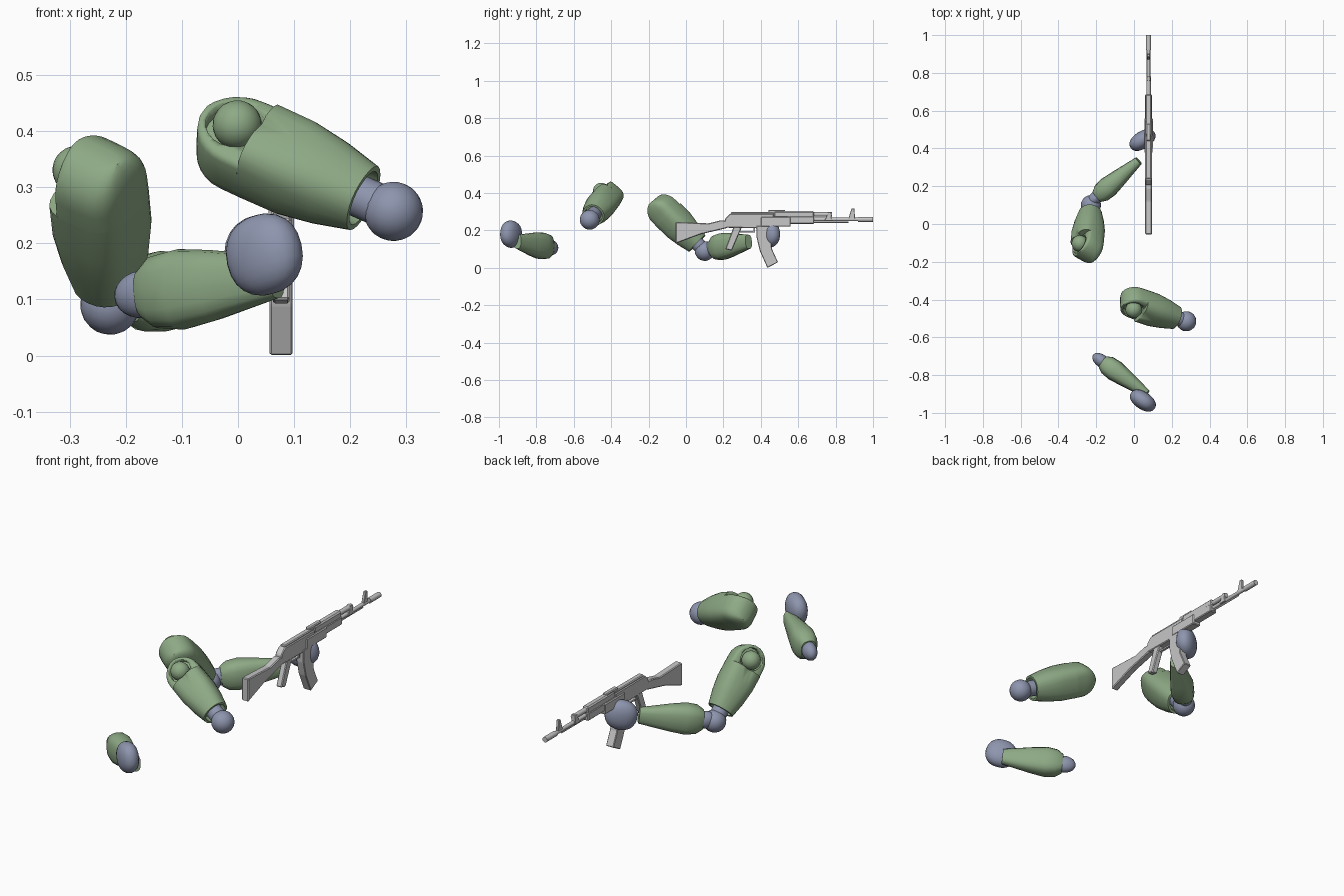
import bpy, bmesh, math
from mathutils import Matrix, Vector

if "Cube" in bpy.data.objects:
    bpy.data.objects.remove(bpy.data.objects["Cube"])


def material(name, color):
    m = bpy.data.materials.new(name)
    m.use_nodes = True
    m.diffuse_color = (*color, 1)
    m.node_tree.nodes["Principled BSDF"].inputs["Base Color"].default_value = (*color, 1)
    return m


GREEN = material("sage green", (0.27, 0.40, 0.235))
BLUE = material("slate blue", (0.27, 0.30, 0.42))
GREY = material("light grey", (0.57, 0.57, 0.57))


def finish(name, bm, mat, matrix=Matrix(), angle=35):
    bmesh.ops.transform(bm, matrix=matrix, verts=bm.verts)
    bmesh.ops.recalc_face_normals(bm, faces=bm.faces)
    mesh = bpy.data.meshes.new(name)
    bm.to_mesh(mesh)
    bm.free()
    mesh.materials.append(mat)
    ob = bpy.data.objects.new(name, mesh)
    bpy.context.collection.objects.link(ob)
    activate(ob)
    if angle:
        bpy.ops.object.shade_smooth_by_angle(angle=math.radians(angle))
    return ob


def activate(ob):
    bpy.ops.object.select_all(action="DESELECT")
    ob.select_set(True)
    bpy.context.view_layer.objects.active = ob


def frame(origin, along, up):
    """Local x runs along the limb, local z points as near to up as it can."""
    a = Vector(along).normalized()
    n = Vector(up)
    n = (n - a * n.dot(a)).normalized()
    t = n.cross(a)
    m = Matrix((a, t, n)).transposed().to_4x4()
    m.translation = Vector(origin)
    return m


def section(s, w, low, high, p_low=0.7, p_high=0.7, sides=24):
    """Rounded cross-section with its own depth and squareness above and below."""
    pts = []
    for i in range(sides):
        ang = 2 * math.pi * i / sides
        c, d = math.cos(ang), math.sin(ang)
        p, h = (p_high, high) if d > 0 else (p_low, low)
        pts.append((s, w * math.copysign(abs(c) ** p, c), h * math.copysign(abs(d) ** p, d)))
    return pts


def loft(rings):
    bm = bmesh.new()
    rows = [[bm.verts.new(p) for p in r] for r in rings]
    for r0, r1 in zip(rows, rows[1:]):
        for i in range(len(r0)):
            j = (i + 1) % len(r0)
            bm.faces.new((r0[i], r0[j], r1[j], r1[i]))
    bm.faces.new(rows[0])
    bm.faces.new(rows[-1])
    return bm


def ellipsoid(name, mat, matrix, radii, centre=(0, 0, 0), square=1.0):
    bm = bmesh.new()
    bmesh.ops.create_uvsphere(bm, u_segments=20, v_segments=12, radius=1)
    for v in bm.verts:
        v.co = [r * math.copysign(abs(c) ** square, c) + o for c, r, o in zip(v.co, radii, centre)]
    return finish(name, bm, mat, matrix, 60)


def cylinder(name, mat, matrix, radius, depth, angle=35, sides=20):
    bm = bmesh.new()
    bmesh.ops.create_cone(bm, cap_ends=True, segments=sides, radius1=radius, radius2=radius, depth=depth)
    return finish(name, bm, mat, matrix, angle)


def upper_arm(side, shoulder, elbow, joint_dir):
    shoulder, elbow = Vector(shoulder), Vector(elbow)
    m = frame(shoulder, elbow - shoulder, joint_dir)
    R, step = 0.08, 0.035
    # rounded shoulder lobe, then a step up to the full sleeve
    rings = []
    for k in range(1, 8):
        ang = math.radians(90 * k / 7)
        rings.append(section(-R * math.cos(ang), R * math.sin(ang),
                             0.045 + 0.03 * math.sin(ang), 0.045, 0.6, 0.3))
    rings.append(section(step, 0.081, 0.078, 0.045, 0.65, 0.3))
    rings.append(section(step, 0.081, 0.078, 0.076, 0.65, 0.6))
    rings.append(section(0.11, 0.082, 0.079, 0.079, 0.7, 0.7))
    rings.append(section(0.18, 0.075, 0.072, 0.072, 0.8, 0.8))
    rings.append(section(0.25, 0.061, 0.059, 0.059, 0.9, 0.9))
    # hollow cuff
    rings.append(section(0.25, 0.051, 0.049, 0.049, 0.9, 0.9))
    rings.append(section(0.22, 0.049, 0.047, 0.047, 0.9, 0.9))
    sleeve = finish(side + "_upper_arm", loft(rings), GREEN, m)
    # round socket with the shoulder dome inside it
    cutter = cylinder("socket_cutter", GREEN, m @ Matrix.Translation((-0.014, 0, 0.115)), 0.053, 0.2)
    cutter.hide_render = True
    mod = sleeve.modifiers.new("socket", "BOOLEAN")
    mod.operation, mod.solver, mod.object = "DIFFERENCE", "EXACT", cutter
    activate(sleeve)
    bpy.ops.object.modifier_move_to_index(modifier="socket", index=0)
    bpy.ops.object.modifier_apply(modifier="socket")
    bpy.data.objects.remove(cutter)
    ellipsoid(side + "_shoulder_dome", GREEN, m, (0.044, 0.044, 0.044), (-0.01, 0, 0.045))
    # elbow ball on its neck
    length = (elbow - shoulder).length
    cylinder(side + "_elbow_neck", BLUE,
             m @ Matrix.Translation((length - 0.06, 0, 0)) @ Matrix.Rotation(math.pi / 2, 4, "Y"), 0.038, 0.1)
    ellipsoid(side + "_elbow_ball", BLUE, m, (0.053, 0.053, 0.053), (length, 0, 0))


def forearm(side, elbow, wrist, hand, hand_dir):
    elbow, wrist = Vector(elbow), Vector(wrist)
    m = frame(elbow, wrist - elbow, (0, 0, 1))
    L = (wrist - elbow).length
    profile = [(0, 0.036, 0.046), (0.03, 0.052, 0.066), (0.08, 0.056, 0.072),
               (0.15, 0.046, 0.063), (L, 0.023, 0.038)]
    rings = [section(s, w, h, h, 0.75, 0.75, 16) for s, w, h in profile]
    finish(side + "_forearm", loft(rings), GREEN, m)
    ellipsoid(side + "_elbow_connector", BLUE, m, (0.056, 0.034, 0.042), (-0.008, 0, 0))
    hm = frame(hand, hand_dir, (0, 0, 1)) @ Matrix.Rotation(math.radians(-15), 4, "Y")
    ellipsoid(side + "_hand", BLUE, hm, (0.075, 0.046, 0.072), square=0.9)


upper_arm("rear", (-0.25, -0.117, 0.306), (-0.228, 0.10, 0.09), (-0.8, 0.4, 0.44))
upper_arm("front", (0.006, -0.422, 0.378), (0.277, -0.515, 0.257), (0, -0.75, 0.66))
forearm("rear", (-0.195, 0.145, 0.105), (0.025, 0.335, 0.14), (0.045, 0.445, 0.18), (0.8, 0.52, 0))
forearm("front", (-0.165, -0.73, 0.11), (0.068, -0.90, 0.14), (0.047, -0.935, 0.18), (0.8, -0.55, 0))

# Rifle: side profiles (y, z) given a width
GUN_X = 0.077


def plate(name, pts, width, bevel=0.004):
    bm = bmesh.new()
    base = [bm.verts.new((GUN_X - width / 2, y, z)) for y, z in pts]
    face = bm.faces.new(base)
    ext = bmesh.ops.extrude_face_region(bm, geom=[face])["geom"]
    bmesh.ops.translate(bm, vec=(width, 0, 0), verts=[g for g in ext if isinstance(g, bmesh.types.BMVert)])
    if bevel:
        bmesh.ops.bevel(bm, geom=bm.edges[:], offset=bevel, segments=1, affect="EDGES")
    return finish(name, bm, GREY, angle=0)


def box(name, y0, y1, z0, z1, width, bevel=0.004):
    return plate(name, [(y0, z0), (y1, z0), (y1, z1), (y0, z1)], width, bevel)


def rod(name, y0, y1, z, radius):
    m = Matrix.Translation((GUN_X, (y0 + y1) / 2, z)) @ Matrix.Rotation(math.pi / 2, 4, "X")
    return cylinder(name, GREY, m, radius, y1 - y0, sides=12)


plate("stock", [(-0.055, 0.13), (0.08, 0.18), (0.22, 0.213), (0.23, 0.25), (0.19, 0.255),
                (0.12, 0.238), (-0.055, 0.245)], 0.036)
plate("receiver", [(0.2, 0.215), (0.47, 0.21), (0.47, 0.29), (0.235, 0.29), (0.21, 0.265)], 0.036)
box("receiver_cover", 0.24, 0.47, 0.27, 0.298, 0.028)
plate("grip", [(0.255, 0.22), (0.21, 0.1), (0.245, 0.092), (0.3, 0.22)], 0.03)
box("trigger_guard", 0.29, 0.37, 0.188, 0.196, 0.012, 0)
box("guard_post", 0.362, 0.37, 0.188, 0.215, 0.012, 0)
plate("magazine", [(0.375, 0.225), (0.378, 0.16), (0.395, 0.09), (0.435, 0.0), (0.492, 0.03),
                   (0.46, 0.1), (0.452, 0.16), (0.455, 0.225)], 0.041, 0.003)
box("handguard_rear", 0.4, 0.56, 0.22, 0.272, 0.045)
box("handguard_front", 0.54, 0.685, 0.235, 0.275, 0.038)
box("upper_handguard", 0.47, 0.685, 0.268, 0.303, 0.032, 0.006)
box("rear_sight", 0.44, 0.53, 0.285, 0.31, 0.024)
rod("gas_tube", 0.68, 0.78, 0.286, 0.012)
plate("gas_block", [(0.74, 0.25), (0.78, 0.25), (0.775, 0.298), (0.76, 0.298)], 0.022, 0.002)
rod("barrel", 0.68, 0.98, 0.259, 0.0095)
rod("cleaning_rod", 0.68, 0.87, 0.245, 0.004)
plate("front_sight", [(0.865, 0.252), (0.905, 0.252), (0.9, 0.318), (0.885, 0.318)], 0.014, 0.002)
rod("muzzle", 0.92, 1.0, 0.259, 0.0135)
